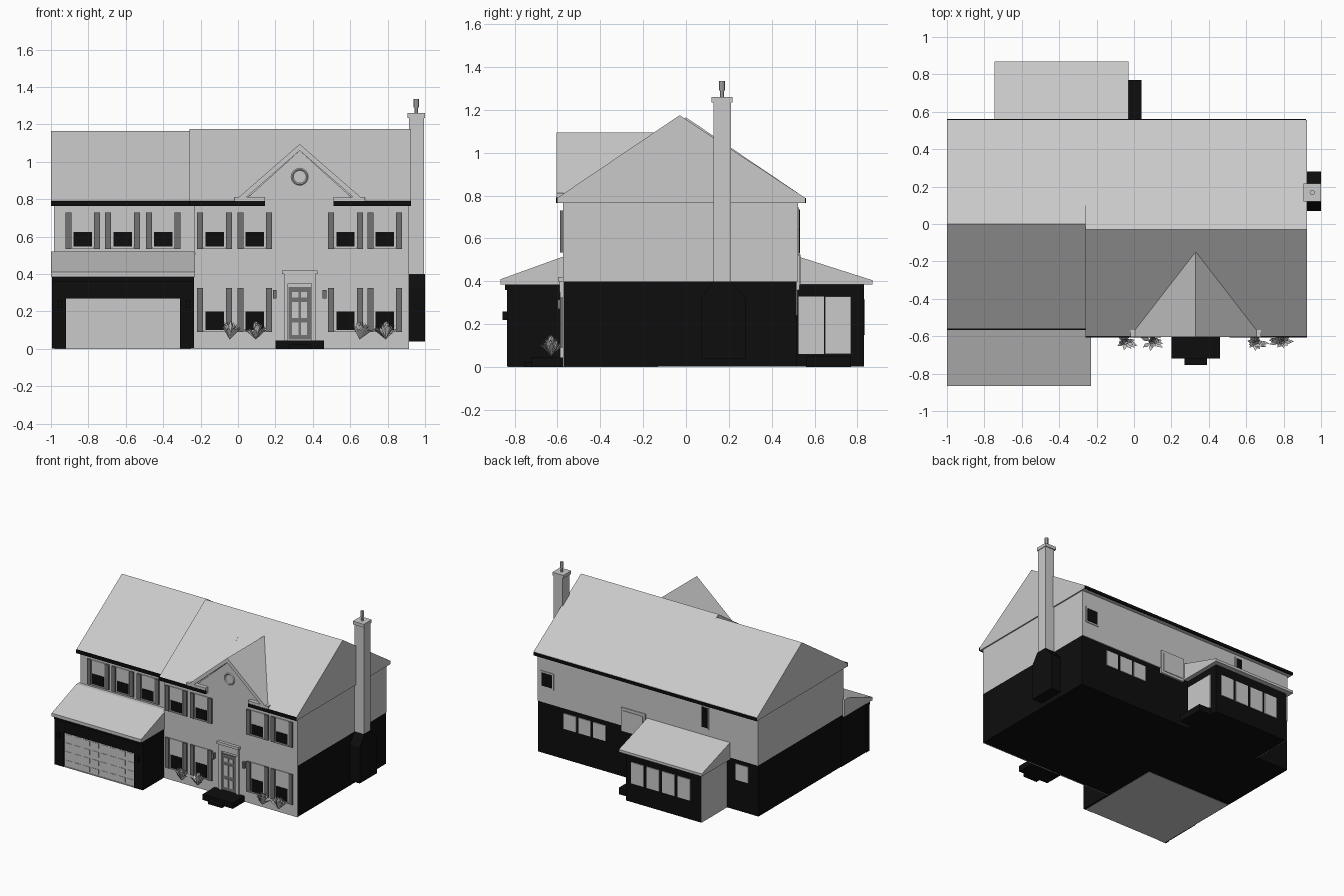
import bpy, bmesh, math, random
from mathutils import Vector

cube = bpy.data.objects.get("Cube")
if cube:
    bpy.data.objects.remove(cube, do_unlink=True)
random.seed(4)


def material(name, v):
    m = bpy.data.materials.new(name)
    m.use_nodes = True
    col = (v, v, v, 1)
    m.diffuse_color = col
    node = next(n for n in m.node_tree.nodes if n.type == 'BSDF_PRINCIPLED')
    node.inputs["Base Color"].default_value = col
    node.inputs["Roughness"].default_value = 0.9
    return m


PALE = material("pale grey", 0.588)
DARK = material("dark grey", 0.17)
BLACK = material("near black", 0.004)


def finish(name, bm, mat):
    bmesh.ops.recalc_face_normals(bm, faces=bm.faces)
    me = bpy.data.meshes.new(name)
    bm.to_mesh(me)
    bm.free()
    me.materials.append(mat)
    ob = bpy.data.objects.new(name, me)
    bpy.context.scene.collection.objects.link(ob)
    return ob


def add_prism(bm, profile, axis, a, b):
    """Extrude a 2D profile along x (profile is y,z) or y (profile is x,z)."""
    def place(p, t):
        return (t, p[0], p[1]) if axis == 'x' else (p[0], t, p[1])
    ends = [[bm.verts.new(place(p, t)) for p in profile] for t in (a, b)]
    bm.faces.new(ends[0])
    bm.faces.new(ends[1][::-1])
    n = len(profile)
    for i in range(n):
        j = (i + 1) % n
        bm.faces.new((ends[0][i], ends[0][j], ends[1][j], ends[1][i]))


def prism(name, mat, profile, axis, a, b):
    bm = bmesh.new()
    add_prism(bm, profile, axis, a, b)
    return finish(name, bm, mat)


def boxes(name, mat, *items):
    """Each item is x0, x1, y0, y1, z0, z1."""
    bm = bmesh.new()
    for x0, x1, y0, y1, z0, z1 in items:
        add_prism(bm, [(x0, z0), (x1, z0), (x1, z1), (x0, z1)], 'y', y0, y1)
    return finish(name, bm, mat)


L, R, MID = -0.985, 0.915, -0.235       # side walls and the step in the front
FRONT, BACK = -0.575, 0.515
LOW, EAVE, BASE = 0.4, 0.78, 0.002

# Main walls: dark ground storey, pale upper storey
boxes("lower_walls", BLACK, (L, MID, -0.53, BACK, BASE, LOW),
      (MID, R, -0.57, BACK, BASE, LOW))
boxes("upper_walls", PALE, (L, MID, -0.53, 0.522, LOW, EAVE),
      (MID, R, -0.57, 0.522, LOW, EAVE))
prism("front_facade", PALE, [(MID, 0), (R, 0), (R, EAVE), (0.64, EAVE), (0.33, 1.06),
                             (0.02, EAVE), (MID, EAVE)], 'y', FRONT, -0.569)


# Main roofs
def roof(name, x0, x1, yf, zf, ridge_y, ridge_z):
    prism(name, PALE, [(yf, 0.765), (yf, zf), (ridge_y, ridge_z),
                       (0.555, 0.79), (0.555, 0.765)], 'x', x0, x1)


roof("left_roof", -1, -0.26, -0.56, 0.79, 0, 1.165)
roof("right_roof_inner", -0.26, 0.145, -0.6, 0.79, -0.03, 1.175)
roof("right_roof_middle", 0.145, 0.51, -0.57, 0.81, -0.03, 1.175)
roof("right_roof_outer", 0.51, 0.925, -0.6, 0.79, -0.03, 1.175)
boxes("gutters", BLACK, (-1, -0.26, -0.568, -0.555, 0.765, 0.791),
      (-0.26, 0.145, -0.607, -0.595, 0.765, 0.791),
      (0.51, 0.925, -0.607, -0.595, 0.765, 0.791),
      (-1, 0.92, 0.55, 0.561, 0.765, 0.788))

# Front gable with its raking roof, eave returns and round vent
prism("gable_roof", PALE, [(-0.02, 0.79), (0.33, 1.095), (0.68, 0.79), (0.64, 0.79),
                           (0.33, 1.06), (0.02, 0.79)], 'y', -0.605, -0.15)
boxes("gable_returns", PALE, (-0.02, 0.145, -0.605, -0.55, 0.79, 0.812),
      (0.51, 0.68, -0.605, -0.55, 0.79, 0.812))
bpy.ops.mesh.primitive_torus_add(major_segments=16, minor_segments=4, major_radius=0.04,
                                 minor_radius=0.006, location=(0.33, FRONT, 0.92),
                                 rotation=(math.pi / 2, 0, 0))
vent = bpy.context.object
vent.name = "gable_vent"
vent.data.materials.append(PALE)

# Garage: body, piers, header, shed roof, floor and sectional door
boxes("garage_walls", BLACK, (-0.99, MID, -0.81, -0.5, BASE, 0.39),
      (-0.995, -0.92, -0.835, -0.8, BASE, 0.39), (-0.31, MID, -0.835, -0.8, BASE, 0.39),
      (-0.93, -0.3, -0.835, -0.8, 0.27, 0.39), (-0.995, MID, -0.845, -0.83, 0.36, 0.385))
prism("garage_roof", PALE, [(-0.865, 0.385), (-0.865, 0.41), (-0.56, 0.52),
                            (-0.52, 0.52), (-0.52, 0.385)], 'x', -1, -0.23)
boxes("garage_floor", PALE, (-0.98, -0.25, -0.83, -0.13, 0, 0.003))
rows, cols = 4, 8
row_h, col_w = 0.27 / rows, 0.61 / cols
boxes("garage_door", PALE, (-0.92, -0.31, -0.82, -0.805, BASE, 0.27),
      *[(-0.92 + c * col_w + 0.01, -0.92 + (c + 1) * col_w - 0.01, -0.823, -0.818,
         r * row_h + 0.014, (r + 1) * row_h - 0.014)
        for r in range(rows) for c in range(cols)])
boxes("garage_lamps", BLACK, *[(x - 0.012, x + 0.012, -0.856, -0.83, 0.22, 0.26)
                               for x in (-0.957, -0.272)])


# Front windows: frame, pale upper sash, dark lower sash, shutter pair
def window(x, wall, z0, z1, pane0, pane1):
    boxes("window_frame", PALE, (x - 0.055, x + 0.055, wall - 0.006, wall, z0, z1),
          (x - 0.06, x + 0.06, wall - 0.012, wall, z0, z0 + 0.008))
    boxes("window_pane", BLACK, (x - 0.049, x + 0.049, wall - 0.009, wall, pane0, pane1))
    bm = bmesh.new()
    for s in (-1, 1):
        c = x + s * 0.077
        add_prism(bm, [(c - 0.016, z0), (c + 0.016, z0), (c + 0.016, z1),
                       (c - 0.016, z1)], 'y', wall - 0.012, wall)
    finish("window_shutters", bm, DARK)


for x in (-0.83, -0.617, -0.4):
    window(x, -0.53, 0.535, 0.73, 0.547, 0.625)
for x in (-0.125, 0.09, 0.575, 0.785):
    window(x, FRONT, 0.535, 0.73, 0.547, 0.625)
    window(x, FRONT, 0.09, 0.325, 0.1, 0.2)

# Front door with pale panels, surround, lamps and steps
boxes("front_door", DARK, (0.27, 0.39, -0.582, FRONT, 0.05, 0.33))
boxes("door_panels", PALE, *[(x, x + 0.034, -0.587, FRONT, z, z + h)
                             for x in (0.29, 0.336)
                             for z, h in ((0.075, 0.065), (0.165, 0.085), (0.275, 0.03))])
boxes("door_surround", PALE, (0.245, 0.268, -0.587, FRONT, 0.045, 0.35),
      (0.392, 0.415, -0.587, FRONT, 0.045, 0.35),
      (0.245, 0.415, -0.59, FRONT, 0.35, 0.4), (0.235, 0.425, -0.598, FRONT, 0.4, 0.42))
boxes("door_lamps", DARK, *[(x - 0.01, x + 0.01, -0.6, FRONT, 0.27, 0.315)
                            for x in (0.197, 0.463)])
boxes("front_steps", BLACK, (0.2, 0.46, -0.72, -0.57, 0, 0.045),
      (0.27, 0.39, -0.755, -0.72, 0, 0.022))

# Chimney: dark shouldered base, pale stack, cap and pot
shoulder = [(0.07, 0.04), (0.28, 0.04), (0.28, 0.32), (0.21, LOW), (0.125, LOW), (0.07, 0.32)]
prism("chimney_base", BLACK, shoulder, 'x', 0.9, 1)
boxes("chimney_stack", PALE, (0.915, 0.995, 0.128, 0.21, LOW, 1.24),
      (0.905, 1, 0.12, 0.217, 1.235, 1.26))
bm = bmesh.new()
for r, z0, z1 in ((0.01, 1.25, 1.3), (0.014, 1.29, 1.335)):
    ring = [(0.953 + r * math.cos(t * math.pi / 4), 0.168 + r * math.sin(t * math.pi / 4))
            for t in range(8)]
    lo, hi = [[bm.verts.new((*p, z)) for p in ring] for z in (z0, z1)]
    bm.faces.new(lo)
    bm.faces.new(hi)
    for i in range(8):
        bm.faces.new((lo[i - 1], lo[i], hi[i], hi[i - 1]))
finish("chimney_pot", bm, PALE)

# Sunroom at the back with shed roof, sliding door, windows and side step
boxes("sunroom_walls", BLACK, (-0.71, -0.065, 0.5, 0.83, BASE, 0.39))
boxes("sunroom_left_wall", PALE, (-0.715, -0.709, 0.515, 0.83, BASE, 0.39))
prism("sunroom_roof", PALE, [(0.51, 0.385), (0.51, 0.52), (0.87, 0.405), (0.87, 0.385)],
      'x', -0.745, -0.03)
boxes("sliding_door", PALE, (-0.07, -0.06, 0.525, 0.645, 0.06, 0.33),
      (-0.07, -0.057, 0.648, 0.77, 0.06, 0.33))
boxes("side_step", BLACK, (-0.065, 0.04, 0.56, 0.77, 0, 0.05))
boxes("sunroom_windows", PALE, *[(x, x + 0.11, 0.82, 0.836, 0.15, 0.315)
                                 for x in (-0.62, -0.487, -0.354, -0.221)])

# Rear windows and the framed panel beside the sunroom
boxes("rear_lower_windows", PALE, (-0.9, -0.79, 0.5, 0.521, 0.24, 0.365),
      *[(x, x + 0.105, 0.5, 0.521, 0.24, 0.36) for x in (0.33, 0.457, 0.584)])
boxes("rear_upper_frames", PALE, (0.77, 0.885, 0.51, 0.528, 0.52, 0.645),
      (-0.565, -0.495, 0.51, 0.528, 0.57, 0.745))
boxes("rear_upper_panes", BLACK, (0.783, 0.872, 0.51, 0.532, 0.532, 0.632),
      (-0.555, -0.505, 0.51, 0.532, 0.58, 0.735))
boxes("rear_panel", PALE, (-0.02, 0.19, 0.5, 0.53, 0.36, 0.545),
      (0, 0.17, 0.5, 0.535, 0.38, 0.525))

# Spiky shrubs: fans of leaning leaf blades
for cx in (-0.045, 0.095, 0.65, 0.79):
    bm = bmesh.new()
    root = Vector((cx, -0.63, 0.05))
    for i in range(34):
        a = random.uniform(0, math.tau)
        lean = random.uniform(0.1, 1)
        tip = root + Vector((0.078 * lean * math.cos(a), 0.052 * lean * math.sin(a),
                             0.1 - 0.05 * lean * lean))
        side = Vector((-math.sin(a), math.cos(a), 0)) * 0.011
        mid = root.lerp(tip, 0.6) + Vector((0, 0, 0.012))
        bm.faces.new([bm.verts.new(p) for p in (root, mid + side, tip, mid - side)])
    finish("shrub", bm, PALE)
